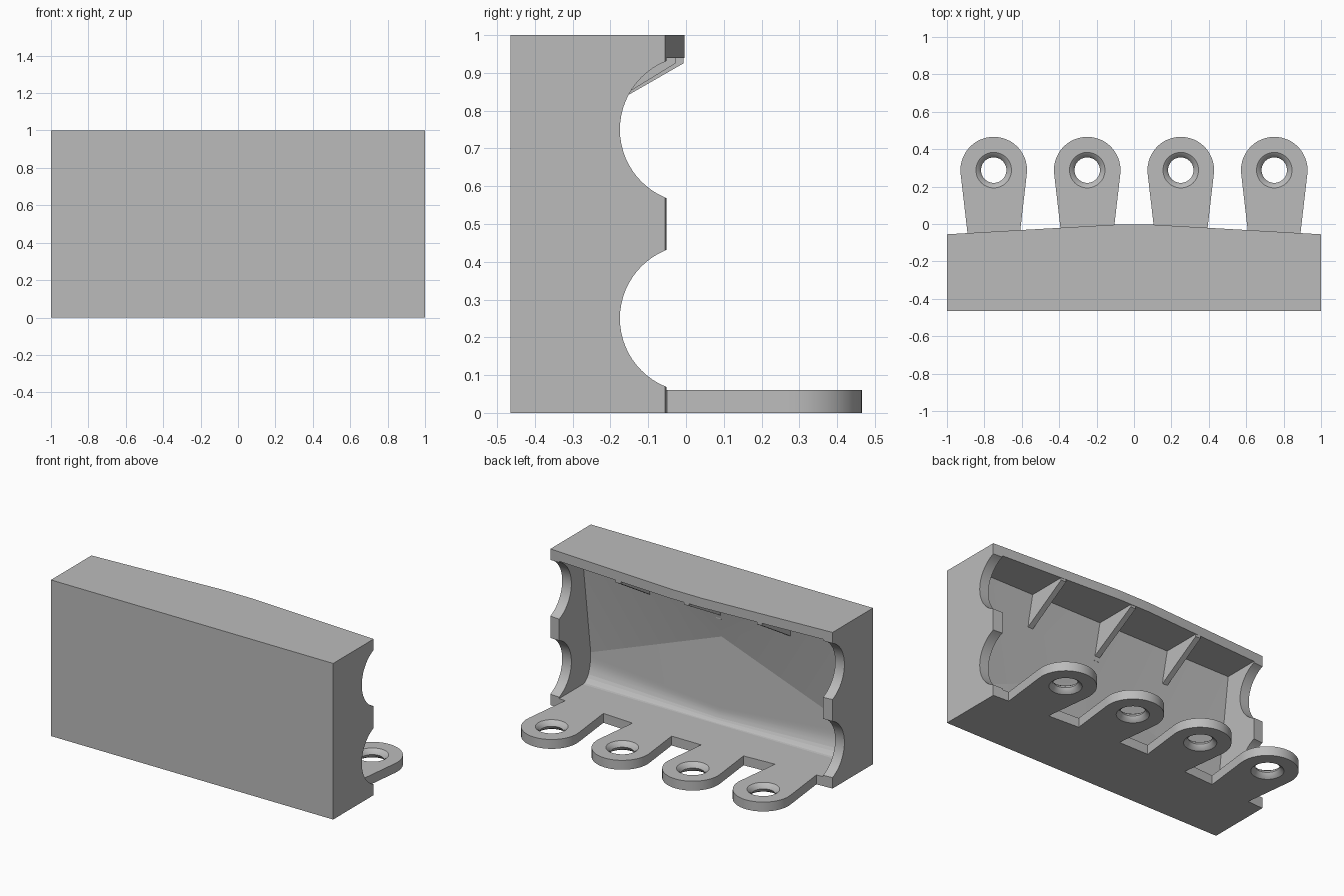
import bpy, bmesh
from math import sin, cos, pi, radians
from mathutils import Matrix

cube = bpy.data.objects.get("Cube")
if cube:
    bpy.data.objects.remove(cube, do_unlink=True)

# Single grey material
GREY = (0.5, 0.5, 0.5, 1.0)
grey = bpy.data.materials.new("plain grey")
grey.use_nodes = True
grey.diffuse_color = GREY
grey.node_tree.nodes["Principled BSDF"].inputs["Base Color"].default_value = GREY


def make(name, bm):
    bmesh.ops.recalc_face_normals(bm, faces=bm.faces)
    mesh = bpy.data.meshes.new(name)
    bm.to_mesh(mesh)
    bm.free()
    mesh.materials.append(grey)
    obj = bpy.data.objects.new(name, mesh)
    bpy.context.collection.objects.link(obj)
    return obj


def loft(name, rings, capped=True, closed=False):
    """Skin a row of equal-length rings of points."""
    bm = bmesh.new()
    loops = [[bm.verts.new(p) for p in ring] for ring in rings]
    pairs = list(zip(loops, loops[1:]))
    if closed:
        pairs.append((loops[-1], loops[0]))
    n = len(rings[0])
    for a, b in pairs:
        for i in range(n):
            j = (i + 1) % n
            bm.faces.new((a[i], a[j], b[j], b[i]))
    if capped:
        bmesh.ops.triangulate(bm, faces=bm.faces[:])
        bm.faces.new(loops[0])
        bm.faces.new(loops[-1])
    return make(name, bm)


def activate(obj):
    bpy.ops.object.select_all(action="DESELECT")
    obj.select_set(True)
    bpy.context.view_layer.objects.active = obj


def smooth(obj, degrees):
    activate(obj)
    bpy.ops.object.shade_smooth_by_angle(angle=radians(degrees))


def cut(obj, cutter):
    cutter.hide_render = True
    activate(obj)
    mod = obj.modifiers.new("cut", "BOOLEAN")
    mod.operation = "DIFFERENCE"
    mod.solver = "EXACT"
    mod.object = cutter
    bpy.ops.object.modifier_apply(modifier=mod.name)
    bpy.data.objects.remove(cutter, do_unlink=True)


# Main block, with a slightly peaked rear edge
FRONT, WALL, ROOF, INNER_X = -0.465, 0.06, 0.94, 0.935
plan = [(-1, FRONT), (1, FRONT), (1, -0.055), (0.11, -0.004), (-0.11, -0.004), (-1, -0.055)]
housing = loft("housing", [[(x, y, z) for x, y in plan] for z in (0, 1)])


# Hollow inside: sloping wall, a knee, and a cove down to the floor
def section(x, knee, cove_y, cove_z):
    foot = -0.29
    pts = [(0.3, ROOF), (-0.28, ROOF), knee]
    for i in range(9):
        t = i / 8 * pi / 2
        pts.append((cove_y + (foot - cove_y) * (1 - cos(t)),
                    cove_z - (cove_z - WALL) * sin(t)))
    pts.append((0.3, WALL))
    return [(x, y, z) for y, z in pts]


end = ((-0.371, 0.235), -0.37, 0.21)
middle = ((-0.36, 0.59), -0.335, 0.145)
cut(housing, loft("cavity_cutter", [section(-INNER_X, *end), section(0, *middle),
                                    section(INNER_X, *end)]))

# Two round scallops in each side wall
for x in (-1, 1):
    for z in (0.25, 0.75):
        bm = bmesh.new()
        bmesh.ops.create_cone(bm, cap_ends=True, segments=64, radius1=0.195,
                              radius2=0.195, depth=0.2,
                              matrix=Matrix.Translation((x, 0.02, z))
                              @ Matrix.Rotation(pi / 2, 4, "Y"))
        cut(housing, make("scallop_cutter", bm))
smooth(housing, 8)

# Mounting tabs: tapered neck, round end, hole flared on both sides
RADIUS, REACH, NECK, TAPER = 0.178, 0.338, 0.14, 0.116
STEPS = 48


def outline_radius(a):
    if sin(a) > sin(radians(-7.6)):
        return RADIUS
    side = (NECK + REACH * TAPER) / (abs(cos(a)) - TAPER * sin(a))
    return min(side, -REACH / sin(a))


def tab_ring(cx, radius, z):
    angles = [2 * pi * i / STEPS for i in range(STEPS)]
    return [(cx + radius(a) * cos(a), 0.288 + radius(a) * sin(a), z) for a in angles]


for i, cx in enumerate((-0.75, -0.25, 0.25, 0.75), 1):
    rings = [tab_ring(cx, outline_radius, 0), tab_ring(cx, outline_radius, WALL)]
    for r, z in ((0.095, 0.06), (0.077, 0.047), (0.068, 0.03), (0.077, 0.013), (0.095, 0)):
        rings.append(tab_ring(cx, lambda a, r=r: r, z))
    smooth(loft(f"mounting_tab_{i}", rings, capped=False, closed=True), 32)

# Sloping gussets under the roof
for i, x in enumerate((-0.5, 0, 0.5), 1):
    tip = -0.007 if x == 0 else -0.028
    side = [(tip, 0.95), (tip, 0.925), (-0.33, 0.74), (-0.33, 0.715),
            (-0.38, 0.715), (-0.38, 0.95)]
    loft(f"gusset_{i}", [[(x + dx, y, z) for y, z in side] for dx in (-0.018, 0.018)])
